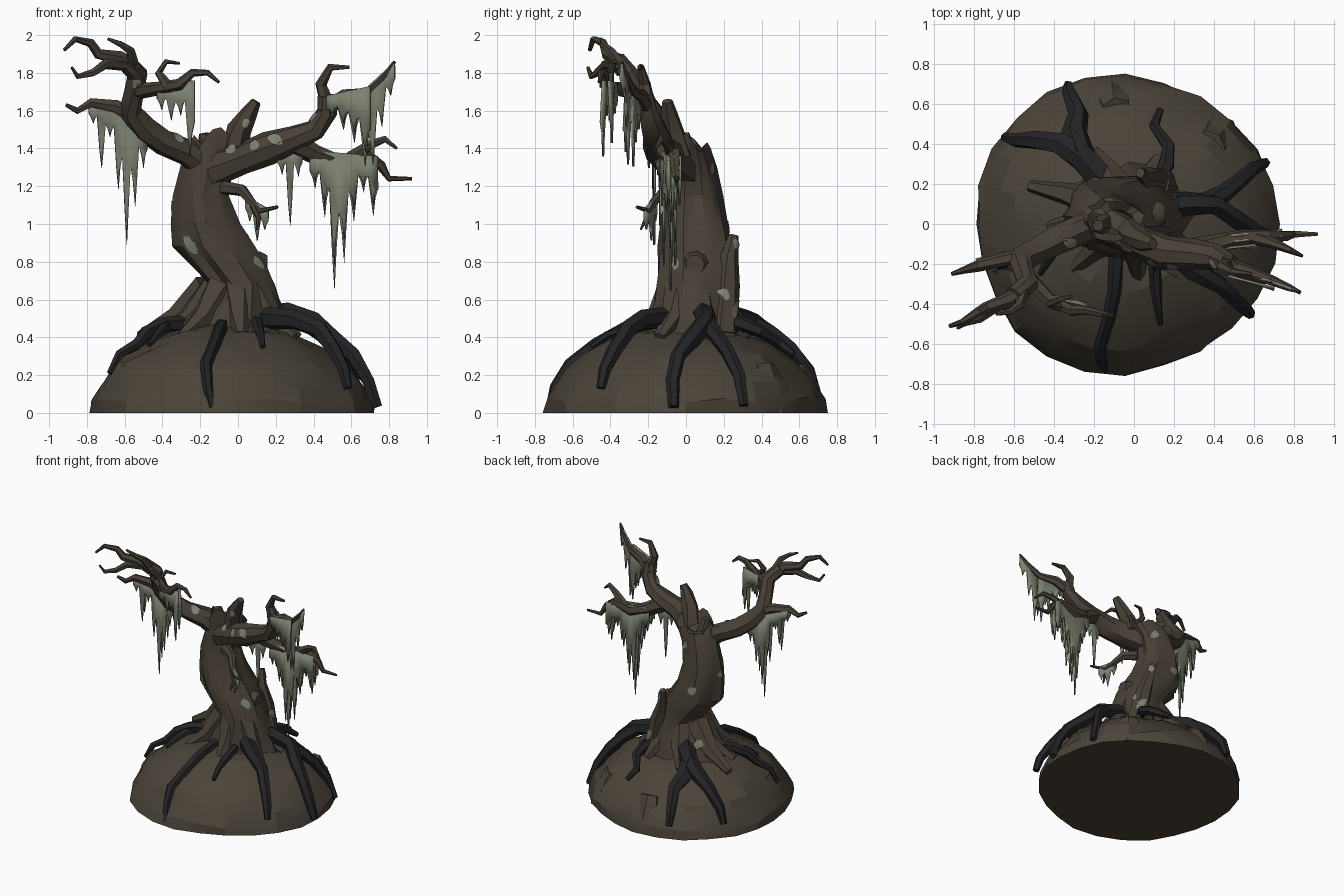
import bpy, bmesh, math, random
from mathutils import Vector
from mathutils.bvhtree import BVHTree

random.seed(4)
cube = bpy.data.objects.get("Cube")
if cube:
    bpy.data.objects.remove(cube, do_unlink=True)


def material(name, color):
    m = bpy.data.materials.new(name)
    m.use_nodes = True
    m.diffuse_color = (*color, 1)
    shader = m.node_tree.nodes["Principled BSDF"]
    shader.inputs["Base Color"].default_value = (*color, 1)
    shader.inputs["Roughness"].default_value = 0.9
    return m


EARTH = material("earth brown", (.068, .056, .04))
BARK = material("bark brown", (.064, .051, .037))
ROOT = material("charcoal root", (.017, .017, .019))
MOSS = material("grey green moss", (.2, .22, .16))
trees = {mat.name: [] for mat in (EARTH, BARK, ROOT, MOSS)}


def finish(name, bm, mat, angle=35):
    """Turn a bmesh into a shaded object with creased edges."""
    bmesh.ops.recalc_face_normals(bm, faces=bm.faces)
    bm.normal_update()
    for f in bm.faces:
        f.smooth = True
    for e in bm.edges:
        e.smooth = e.calc_face_angle(0) < math.radians(angle)
    trees[mat.name].append(BVHTree.FromBMesh(bm))
    mesh = bpy.data.meshes.new(name)
    bm.to_mesh(mesh)
    bm.free()
    mesh.materials.append(mat)
    obj = bpy.data.objects.new(name, mesh)
    bpy.context.collection.objects.link(obj)
    return obj


def nearest(p, mat):
    """Closest surface point and normal on all parts of one material."""
    hits = [tree.find_nearest(p) for tree in trees[mat.name]]
    return min(hits, key=lambda h: h[3])[:2]


def skin(rings):
    """Bridge rings of points and cap both ends."""
    bm = bmesh.new()
    rows = [[bm.verts.new(p) for p in ring] for ring in rings]
    n = len(rows[0])
    for a, b in zip(rows, rows[1:]):
        for i in range(n):
            j = (i + 1) % n
            bm.faces.new((a[i], a[j], b[j], b[i]))
    bm.faces.new(rows[0])
    bm.faces.new(rows[-1])
    return bm


def tube(name, points, r0, r1, mat=BARK, sides=6, rough=.14):
    """Gnarled limb tapering along a path."""
    pts = [Vector(p) for p in points]
    last = len(pts) - 1
    side = None
    rings = []
    for k, p in enumerate(pts):
        t = (pts[min(k + 1, last)] - pts[max(k - 1, 0)]).normalized()
        side = side or t.orthogonal()
        side = (side - t * side.dot(t)).normalized()
        up = t.cross(side)
        r = r0 + (r1 - r0) * k / last
        ring = []
        for i in range(sides):
            a = math.tau * i / sides
            s = r * (1 + random.uniform(-rough, rough))
            ring.append(p + (side * math.cos(a) + up * math.sin(a)) * s)
        rings.append(ring)
    return finish(name, skin(rings), mat)


def root(name, points, r0, r1):
    """Root whose outer points are lifted to lie on the mound."""
    pts = [Vector(p) for p in points]
    for p in pts[1:]:
        loc, normal = nearest(p, EARTH)
        if (p - loc).dot(normal) < r1 * .5:
            p.xy = (loc + normal * r1 * .5).xy
            p.z = max(loc.z + normal.z * r1 * .5, r1)
    tube(name, pts, r0, r1, ROOT)


def moss(name, start, end, lengths, layers=(0,)):
    """Ragged curtain hung between two points, one strand per length."""
    p, q = Vector(start), Vector(end)
    n = len(lengths)
    for layer in layers:
        bm = bmesh.new()
        swing = [random.uniform(-.012, .012) for _ in range(n + 1)]
        drop = [min(lengths[max(i - 1, 0)], lengths[min(i, n - 1)]) * .55 for i in range(n + 1)]
        for i, length in enumerate(lengths):
            length *= 1 - abs(layer) * 6
            a, b = p.lerp(q, i / n), p.lerp(q, (i + 1) / n)

            def at(f, d, s):
                v = a.lerp(b, f)
                return bm.verts.new((v.x, v.y + layer + s, v.z - d))
            mid = (swing[i] + swing[i + 1]) / 2
            bm.faces.new((at(0, 0, 0), at(1, 0, 0), at(1, drop[i + 1], swing[i + 1]),
                          at(.75, length * .7, mid), at(.55, length, mid),
                          at(.3, length * .73, mid), at(0, drop[i], swing[i])))
        bmesh.ops.remove_doubles(bm, verts=bm.verts, dist=.0005)
        bmesh.ops.triangulate(bm, faces=bm.faces)
        obj = finish(name, bm, MOSS, 60)
        solid = obj.modifiers.new("thickness", "SOLIDIFY")
        solid.thickness = .012
        solid.offset = 0


# Earth mound: stacked irregular rings with a flat underside
profile = [(1, 0), (.985, .07), (.925, .15), (.84, .23), (.74, .3), (.6, .36), (.45, .415), (.25, .45)]
rings = []
for t, z in profile:
    ring = []
    for i in range(24):
        a = math.tau * i / 24
        r = t * (1 + .015 * math.sin(3 * a + 1) + random.uniform(-.025, .02))
        lift = random.uniform(-.018, .018) if z else 0
        ring.append((.765 * r * math.cos(a) - .045, .745 * r * math.sin(a), z + lift))
    rings.append(ring)
finish("earth_mound", skin(rings), EARTH, 19)
for i, (x, y) in enumerate([(-.1, .6), (.4, .42), (-.6, -.2)]):
    tube(f"mound_rock_{i}", [(x, y, 0), (x, y, .13), (x * .93, y * .93, .24)], .13, .08, EARTH, 7, .12)

# Trunk: leaning, lobed sections with a broken hollow top
sections = [(.36, -.03, .05, .33, .26), (.48, -.03, .05, .28, .235), (.6, .005, .05, .21, .21),
            (.68, .02, .05, .17, .2), (.78, -.045, .05, .195, .195), (.88, -.12, .05, .21, .19),
            (1, -.17, .045, .175, .175), (1.15, -.19, .04, .145, .15), (1.3, -.16, .035, .135, .125),
            (1.4, -.11, .02, .15, .11), (1.44, -.09, .01, .14, .1), (1.39, -.09, .01, .09, .06),
            (1.28, -.12, .03, .06, .04)]
rings = []
for k, (z, x, y, rx, ry) in enumerate(sections):
    ring = []
    for i in range(20):
        a = math.tau * i / 20
        s = 1 + .06 * math.sin(5 * a + 4 * z) + .04 * math.cos(9 * a - 3 * z) + random.uniform(-.03, .03)
        jag = .035 * math.sin(4 * a + 2) - .04 * math.sin(a) if k == 10 else 0
        ring.append((x + rx * s * math.cos(a), y + ry * s * math.sin(a), z + jag))
    rings.append(ring)
finish("trunk", skin(rings), BARK, 25)
tube("broken_spike", [(-.02, -.04, 1.36), (.01, -.07, 1.5), (.06, -.09, 1.59), (.095, -.1, 1.65)], .08, .028)
tube("broken_stub", [(-.16, 0, 1.36), (-.18, -.01, 1.48)], .06, .03)
tube("back_ridge", [(.14, .2, .42), (.1, .22, .68), (.05, .23, .83), (.03, .255, .94)], .08, .025)
tube("trunk_knot", [(.03, .05, .78), (.12, .05, .785), (.155, .05, .785)], .085, .05, sides=10, rough=.08)

# Bark flares where the trunk meets the mound
for i, (x, y) in enumerate([(-.42, -.02), (-.52, .19), (-.3, -.22), (.02, -.27), (.3, -.14), (.32, .12), (-.2, .36), (.12, .33)]):
    tube(f"base_flare_{i}", [(x * .3, y * .3 + .02, .66), (x * .62, y * .65 + .02, .5), (x, y, .4)], .09, .03)

# Left-hand limb and its twigs
tube("west_limb", [(-.14, .02, 1.28), (-.27, -.03, 1.38), (-.4, -.09, 1.43), (-.5, -.14, 1.5), (-.57, -.18, 1.59),
                   (-.55, -.24, 1.68), (-.53, -.3, 1.79), (-.6, -.36, 1.87)], .08, .048, sides=8)
tube("west_top_twig", [(-.55, -.33, 1.82), (-.63, -.38, 1.88), (-.74, -.42, 1.9), (-.78, -.44, 1.96),
                       (-.86, -.49, 1.98), (-.92, -.51, 1.92)], .045, .01)
tube("west_hook_twig", [(-.56, -.35, 1.84), (-.7, -.42, 1.85), (-.77, -.47, 1.8), (-.85, -.5, 1.78), (-.88, -.52, 1.83)], .036, .008)
tube("west_crown_twig", [(-.56, -.35, 1.85), (-.57, -.4, 1.92), (-.62, -.44, 1.95), (-.69, -.45, 1.98)], .032, .008)
tube("west_low_twig", [(-.54, -.16, 1.56), (-.65, -.18, 1.62), (-.78, -.21, 1.64), (-.85, -.23, 1.6), (-.91, -.25, 1.63)], .045, .01)
tube("west_inner_twig", [(-.54, -.26, 1.7), (-.42, -.38, 1.72), (-.31, -.43, 1.74), (-.24, -.43, 1.8),
                         (-.16, -.45, 1.8), (-.1, -.46, 1.75)], .042, .009)
tube("west_fork_twig", [(-.37, -.41, 1.73), (-.42, -.4, 1.8), (-.38, -.38, 1.86), (-.31, -.36, 1.85)], .03, .008)

# Right-hand limb and its twigs
tube("east_limb", [(-.13, .0, 1.29), (.03, -.09, 1.35), (.16, -.14, 1.4), (.3, -.15, 1.45), (.41, -.17, 1.5),
                   (.47, -.2, 1.59), (.47, -.22, 1.68)], .1, .045, sides=8)
tube("east_hook_twig", [(.47, -.21, 1.65), (.44, -.22, 1.74), (.49, -.24, 1.83), (.59, -.25, 1.83)], .042, .009)
tube("east_top_twig", [(.45, -.2, 1.6), (.57, -.24, 1.68), (.69, -.28, 1.7), (.78, -.32, 1.79), (.83, -.34, 1.86)], .045, .008)
tube("east_low_limb", [(.28, -.14, 1.44), (.41, -.1, 1.37), (.54, -.07, 1.33), (.68, -.06, 1.37), (.76, -.06, 1.31),
                       (.8, -.05, 1.24), (.92, -.05, 1.24)], .06, .009)
tube("east_fork_twig", [(.6, -.07, 1.35), (.7, -.1, 1.42), (.78, -.13, 1.45), (.84, -.16, 1.4)], .036, .008)
tube("front_twig", [(-.12, -.03, 1.2), (.02, -.11, 1.18), (.07, -.17, 1.12), (.12, -.2, 1.07), (.21, -.26, 1.09)], .04, .008)
tube("front_fork_twig", [(.08, -.18, 1.1), (.11, -.21, 1.03), (.1, -.24, .97)], .02, .006)

# Dark roots draped over the mound
root("front_root", [(-.09, -.16, .46), (-.1, -.33, .44), (-.13, -.48, .36), (-.17, -.61, .25), (-.16, -.68, .13), (-.14, -.72, .02)], .04, .025)
root("small_front_root", [(.1, -.18, .48), (.11, -.33, .44), (.12, -.42, .41), (.13, -.5, .35)], .035, .015)
root("front_right_root", [(.15, -.1, .5), (.3, -.23, .49), (.43, -.31, .44), (.51, -.38, .33), (.56, -.43, .23), (.58, -.45, .13)], .06, .024)
root("right_root", [(.12, .08, .5), (.26, .1, .52), (.4, .1, .48), (.5, .03, .39), (.61, -.04, .3), (.69, -.07, .17), (.71, -.06, .02)], .065, .03)
root("right_root_fork", [(.36, .1, .49), (.45, .15, .42), (.53, .22, .33), (.6, .28, .2), (.62, .29, .04)], .055, .026)
root("back_root", [(.1, .2, .48), (.16, .3, .47), (.17, .39, .43), (.1, .49, .37), (.13, .57, .31)], .05, .018)
root("back_left_root", [(-.14, .2, .5), (-.26, .33, .48), (-.36, .4, .44), (-.49, .42, .35), (-.6, .42, .22), (-.64, .43, .1)], .08, .024)
root("back_left_root_fork", [(-.26, .34, .47), (-.3, .46, .4), (-.28, .55, .34), (-.32, .65, .22), (-.33, .69, .1)], .07, .026)
root("left_root", [(-.24, .02, .48), (-.4, -.06, .47), (-.48, -.11, .43), (-.54, -.15, .36), (-.63, -.19, .31), (-.68, -.21, .21)], .05, .018)
root("left_root_fork", [(-.38, -.06, .46), (-.42, -.17, .42), (-.47, -.25, .36)], .035, .015)

# Hanging moss curtains
moss("west_moss", (-.79, -.21, 1.64), (-.48, -.15, 1.53), [.1, .32, .14, .4, .68, .46, .24], (0, .03))
moss("inner_moss", (-.43, -.39, 1.74), (-.23, -.44, 1.76), [.14, .2, .18, .4], (0, .03))
moss("east_top_moss", (.47, -.23, 1.68), (.7, -.29, 1.73), [.13, .2, .28, .42], (0, -.03))
moss("east_tip_moss", (.69, -.29, 1.73), (.83, -.34, 1.86), [.44, .28, .16])
moss("east_low_moss", (.38, -.1, 1.39), (.74, -.06, 1.36), [.2, .35, .73, .58, .36, .2, .32], (0, .03, -.03))
moss("limb_moss", (.21, -.15, 1.41), (.34, -.13, 1.41), [.15, .42, .16])
moss("twig_moss", (.04, -.15, 1.15), (.16, -.22, 1.08), [.12, .2, .12])

# Thin moss patches that follow the bark: position, width, stretch
spots = [((-.27, -.14, .87), .035, 2), ((.14, -.08, .81), .035, 1.4), ((-.08, -.2, 1.44), .035, 1), ((.2, -.22, 1.45), .035, 1.5),
         ((.08, -.2, 1.42), .035, 1), ((-.05, .2, 1.3), .035, 1.3), ((.4, -.2, 1.56), .03, 1.4), ((-.32, -.1, 1.46), .035, 1.5),
         ((-.54, -.34, 1.74), .03, 1), ((.17, .3, .55), .035, 1.8), ((.1, .3, .9), .035, 1), ((-.2, .28, 1), .035, 1.4),
         ((-.4, .05, 1.1), .035, 1), ((.2, .2, .64), .03, 1.5), ((.04, -.2, 1.54), .03, 1), ((-.25, .2, .55), .035, 1.5)]
bm = bmesh.new()
for spot, width, stretch in spots:
    center, normal = nearest(Vector(spot), BARK)
    u = normal.orthogonal().normalized()
    v = normal.cross(u) * stretch
    hub = bm.verts.new(center + normal * .006)
    rim = []
    for i in range(8):
        a = math.tau * i / 8
        r = width * random.uniform(.65, 1.1)
        loc, out = nearest(center + (u * math.cos(a) + v * math.sin(a)) * r, BARK)
        rim.append(bm.verts.new(loc + out * .006))
    for i in range(8):
        bm.faces.new((hub, rim[i], rim[(i + 1) % 8]))
finish("moss_patches", bm, MOSS)
